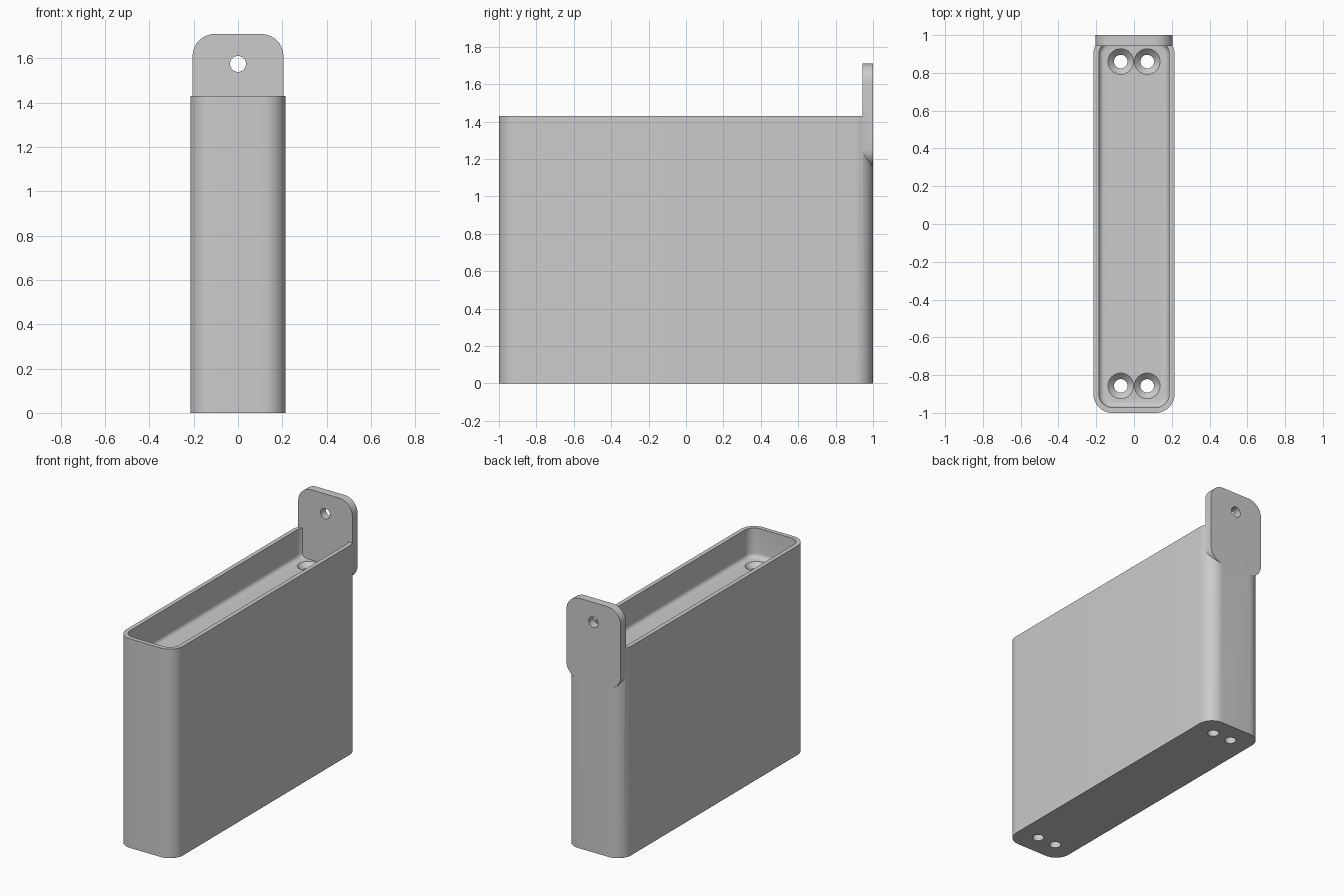
import bpy, bmesh, math

if "Cube" in bpy.data.objects:
    bpy.data.objects.remove(bpy.data.objects["Cube"])

HALF_X, HEIGHT, RADIUS = 0.215, 1.43, 0.1
WALL, FLOOR = 0.029, 1.23
TAB_FRONT = 0.943

grey = bpy.data.materials.new("plain grey")
grey.use_nodes = True
grey.diffuse_color = (0.6, 0.6, 0.6, 1)
grey.node_tree.nodes["Principled BSDF"].inputs["Base Color"].default_value = grey.diffuse_color


def rounded_rect(hx, hy, r, steps=10):
    """Counter-clockwise outline of a rounded rectangle."""
    points = []
    for k, (sx, sy) in enumerate([(1, 1), (-1, 1), (-1, -1), (1, -1)]):
        for i in range(steps + 1):
            a = math.pi / 2 * (k + i / steps)
            points.append((sx * (hx - r) + r * math.cos(a), sy * (hy - r) + r * math.sin(a)))
    return points


def circle(r, n=40):
    return [(r * math.cos(math.tau * i / n), r * math.sin(math.tau * i / n)) for i in range(n)]


def loft(name, sections):
    """Closed solid through (outline, z) sections, from bottom to top."""
    bm = bmesh.new()
    rings = [[bm.verts.new((x, y, z)) for x, y in outline] for outline, z in sections]
    n = len(rings[0])
    for low, high in zip(rings, rings[1:]):
        for i in range(n):
            j = (i + 1) % n
            bm.faces.new((low[i], low[j], high[j], high[i]))
    bm.faces.new(rings[0][::-1])
    bm.faces.new(rings[-1])
    mesh = bpy.data.meshes.new(name)
    bm.to_mesh(mesh)
    bm.free()
    obj = bpy.data.objects.new(name, mesh)
    bpy.context.collection.objects.link(obj)
    mesh.materials.append(grey)
    return obj


def combine(target, other, operation):
    """Apply a boolean and remove the helper solid."""
    bpy.context.view_layer.objects.active = target
    mod = target.modifiers.new("join", "BOOLEAN")
    mod.operation, mod.solver, mod.object = operation, "EXACT", other
    other.hide_render = True
    bpy.ops.object.modifier_apply(modifier=mod.name)
    bpy.data.objects.remove(other)


# Tall body with rounded corners
outer = rounded_rect(HALF_X, 1, RADIUS)
body = loft("holder_body", [(outer, 0), (outer, HEIGHT)])

# Recess in the top, with a fillet around its floor
fillet, sections = 0.028, []
for i in range(6):
    a = math.pi / 2 * i / 5
    inset = WALL + fillet * (1 - math.sin(a))
    ring = rounded_rect(HALF_X - inset, 1 - inset, RADIUS - inset)
    sections.append((ring, FLOOR + fillet * (1 - math.cos(a))))
sections.append((sections[-1][0], HEIGHT + 0.1))
combine(body, loft("recess_cutter", sections), "DIFFERENCE")

# Hanging tab at the back, a rounded plate stood upright
tab_low, tab_high = 1.155, 1.71
plate = rounded_rect(0.205, (tab_high - tab_low) / 2, RADIUS)
tab = loft("hanging_tab", [(plate, -1), (plate, -TAB_FRONT)])
tab.rotation_euler.x = math.pi / 2
tab.location.z = (tab_low + tab_high) / 2
combine(body, tab, "UNION")

# Hole through the tab
hole = loft("tab_hole_cutter", [(circle(0.036), -1.1), (circle(0.036), -0.85)])
hole.rotation_euler.x = math.pi / 2
hole.location.z = 1.575
combine(body, hole, "DIFFERENCE")

# Countersunk holes through the floor, a pair at each end
for x in (-0.07, 0.07):
    for y in (-0.857, 0.86):
        drill = loft("floor_hole_cutter", [
            (circle(0.036), -0.1), (circle(0.036), FLOOR - 0.032),
            (circle(0.068), FLOOR), (circle(0.068), FLOOR + 0.03)])
        drill.location = (x, y, 0)
        combine(body, drill, "DIFFERENCE")

# Smooth rounded walls, crisp edges
bpy.ops.object.select_all(action="DESELECT")
body.select_set(True)
bpy.context.view_layer.objects.active = body
bpy.ops.object.shade_smooth_by_angle(angle=math.radians(30))
